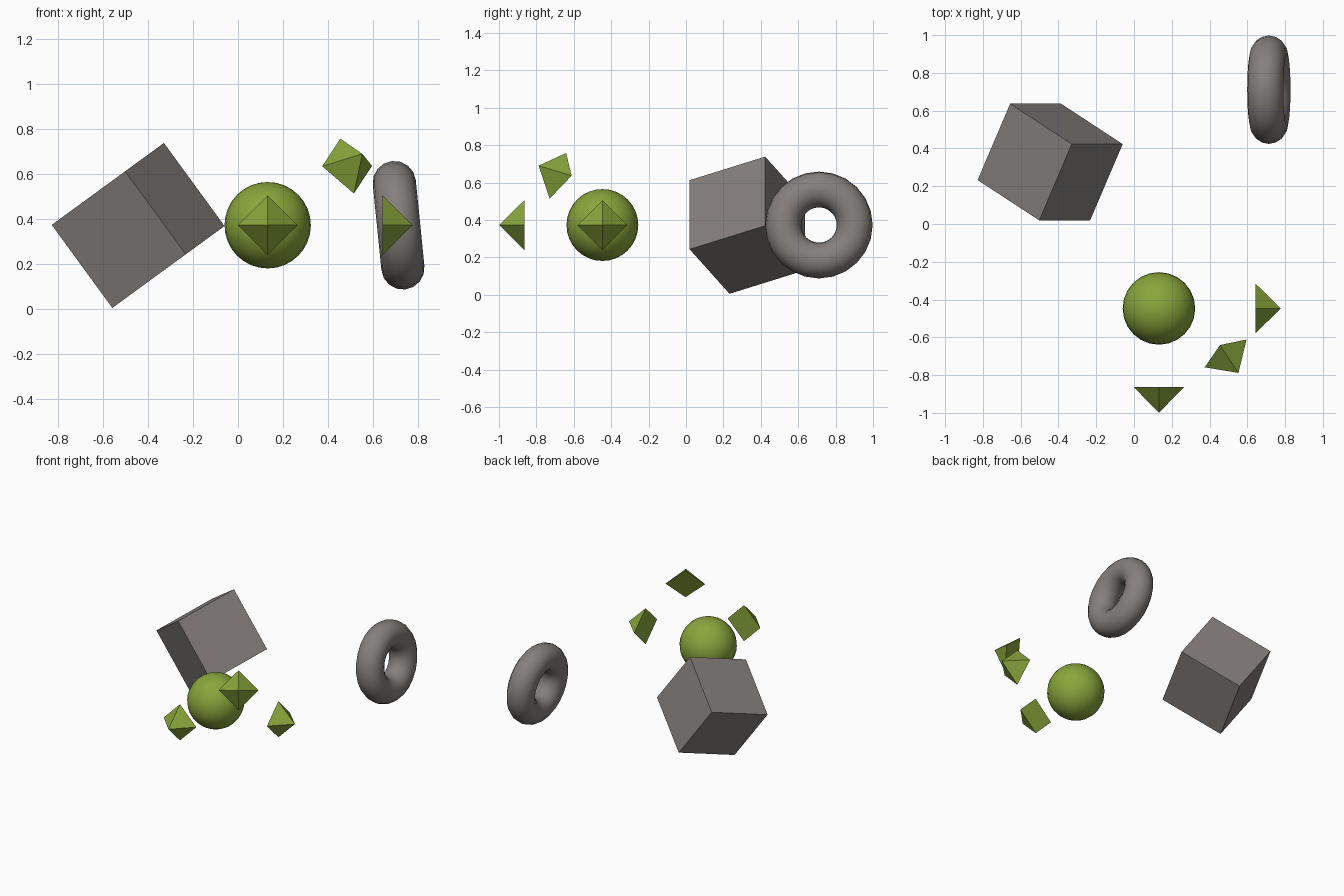
import bpy
from mathutils import Vector, Matrix

if "Cube" in bpy.data.objects:
    bpy.data.objects.remove(bpy.data.objects["Cube"])


def material(name, colour):
    m = bpy.data.materials.new(name)
    m.diffuse_color = (*colour, 1)
    m.use_nodes = True
    m.node_tree.nodes["Principled BSDF"].inputs["Base Color"].default_value = m.diffuse_color
    return m


GREEN = material("olive green", (0.25, 0.38, 0.045))
GREY = material("warm grey", (0.235, 0.215, 0.205))


def frame(z_axis, x_hint, centre):
    """Matrix whose z follows z_axis and whose x stays close to x_hint."""
    z = Vector(z_axis).normalized()
    x = Vector(x_hint)
    x = (x - z * x.dot(z)).normalized()
    m = Matrix((x, z.cross(x), z)).transposed().to_4x4()
    return Matrix.Translation(centre) @ m


def finish(name, mat, matrix, smooth=False):
    ob = bpy.context.object
    ob.name = name
    ob.matrix_world = matrix
    ob.data.materials.append(mat)
    if smooth:
        bpy.ops.object.shade_smooth()


# Tilted cube
bpy.ops.mesh.primitive_cube_add(size=0.457)
finish("cube", GREY, frame((0.27, 0, -0.37), (-0.17, -0.405, -0.13),
                           (-0.444, 0.328, 0.372)))

# Leaning ring
bpy.ops.mesh.primitive_torus_add(major_radius=0.191, minor_radius=0.096,
                                 major_segments=24, minor_segments=16)
finish("ring", GREY, frame((0.995, 0, 0.1), (0, 1, 0), (0.714, 0.711, 0.373)), True)

# Ball
bpy.ops.mesh.primitive_uv_sphere_add(segments=24, ring_count=16, radius=0.192)
finish("ball", GREEN, frame((0, 0, 1), (1, 0, 0), (0.132, -0.447, 0.373)), True)

# Square pyramids pointing away from the ball: base centre, apex direction, base diagonal
H = 0.135
pyramids = {
    "front_spike": ((0.132, -0.864, 0.373), (0, -1, 0), (0, 0, 1)),
    "side_spike": ((0.642, -0.447, 0.373), (1, 0, 0), (0, 0, 1)),
    "corner_spike": ((0.485, -0.685, 0.636), (0.068, -0.103, 0.054), (0.111, 0.0715, 0.0015)),
}
for name, (base, direction, diagonal) in pyramids.items():
    bpy.ops.mesh.primitive_cone_add(vertices=4, radius1=0.133, radius2=0, depth=H)
    centre = Vector(base) + Vector(direction).normalized() * H / 2
    finish(name, GREEN, frame(direction, diagonal, centre))
